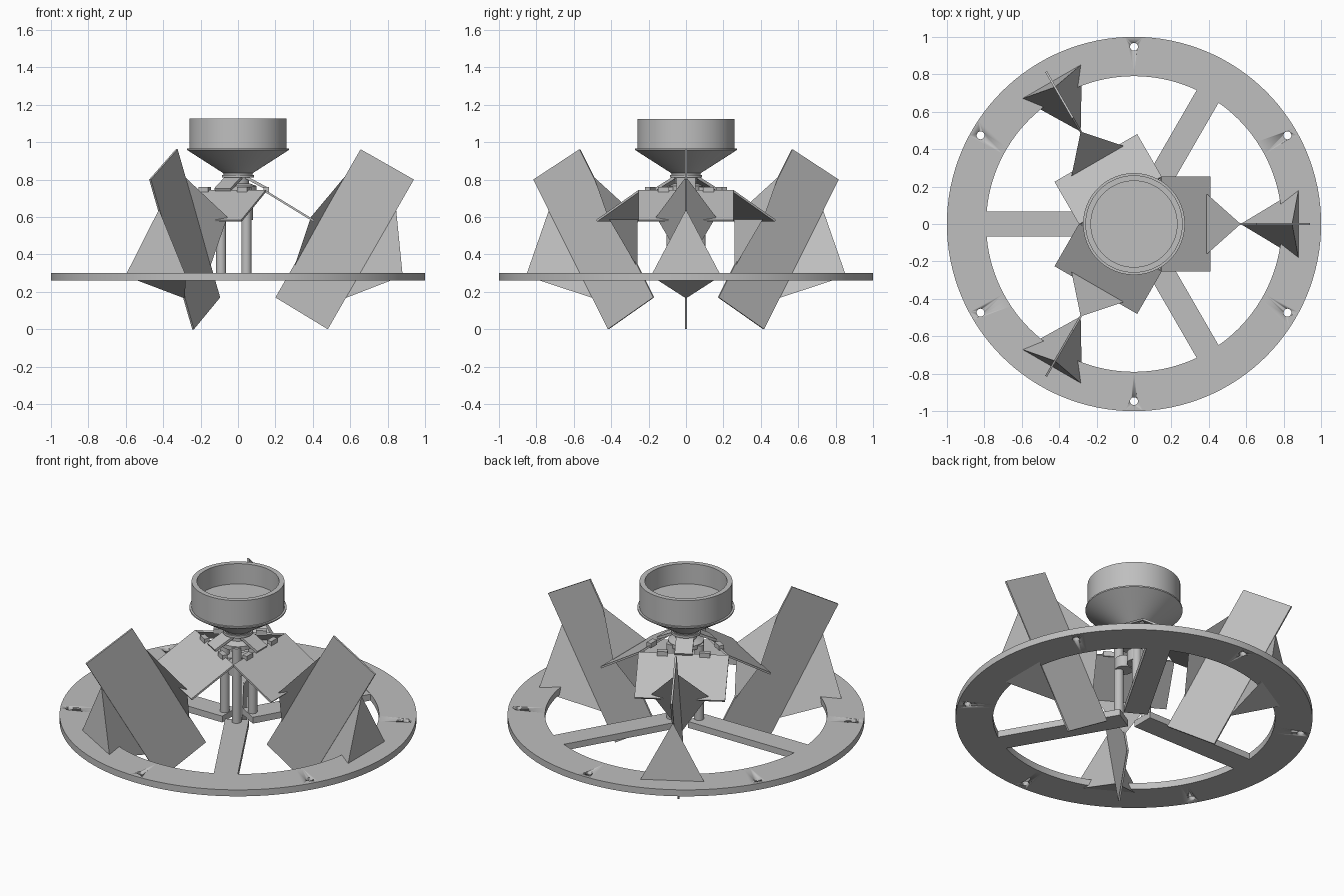
import bpy
import bmesh
from math import cos, sin, pi, radians
from mathutils import Matrix, Vector

cube = bpy.data.objects.get("Cube")
if cube:
    bpy.data.objects.remove(cube, do_unlink=True)

grey = bpy.data.materials.new("plain_grey")
grey.use_nodes = True
colour = (0.52, 0.52, 0.52, 1)
grey.diffuse_color = colour
grey.node_tree.nodes["Principled BSDF"].inputs["Base Color"].default_value = colour


def make(name, bm, angle=0, smooth=False):
    """Turn a bmesh into an object, turned about the central axis."""
    bmesh.ops.recalc_face_normals(bm, faces=bm.faces)
    bmesh.ops.rotate(bm, verts=bm.verts, matrix=Matrix.Rotation(radians(angle), 3, "Z"))
    mesh = bpy.data.meshes.new(name)
    bm.to_mesh(mesh)
    bm.free()
    mesh.materials.append(grey)
    ob = bpy.data.objects.new(name, mesh)
    bpy.context.collection.objects.link(ob)
    bpy.ops.object.select_all(action="DESELECT")
    ob.select_set(True)
    bpy.context.view_layer.objects.active = ob
    if smooth:
        bpy.ops.object.shade_smooth_by_angle(angle=radians(30))
    return ob


def lathe(name, profile, steps=96):
    """Revolve a closed (radius, height) profile."""
    bm = bmesh.new()
    rings = []
    for i in range(steps):
        a = 2 * pi * i / steps
        rings.append([bm.verts.new((r * cos(a), r * sin(a), z)) for r, z in profile])
    n = len(profile)
    for i in range(steps):
        p, q = rings[i], rings[(i + 1) % steps]
        for j in range(n):
            k = (j + 1) % n
            bm.faces.new((p[j], q[j], q[k], p[k]))
    bmesh.ops.remove_doubles(bm, verts=bm.verts, dist=0.0001)
    return make(name, bm, smooth=True)


def cylinder(name, radius, low, high, centre, angle=0):
    bm = bmesh.new()
    bmesh.ops.create_cone(bm, cap_ends=True, segments=24, radius1=radius, radius2=radius,
                          depth=high - low,
                          matrix=Matrix.Translation((centre, 0, (low + high) / 2)))
    return make(name, bm, angle, smooth=True)


def slab(name, outline, width, angle):
    """Extrude an (x, z) outline evenly to both sides of y = 0."""
    bm = bmesh.new()
    face = bm.faces.new([bm.verts.new((x, -width / 2, z)) for x, z in outline])
    new = bmesh.ops.extrude_face_region(bm, geom=[face])["geom"]
    bmesh.ops.translate(bm, vec=(0, width, 0),
                        verts=[v for v in new if isinstance(v, bmesh.types.BMVert)])
    return make(name, bm, angle)


def sheet(name, start, end, width, thick, angle):
    """Sloping flat plate between two (x, z) points."""
    a, b = Vector(start), Vector(end)
    d = (b - a).normalized() * thick
    n = Vector((d.y, -d.x))
    return slab(name, [a, b, b + n, a + n], width, angle)


def tetra(name, tip, peak, side, angle):
    """Pyramid with two points on the centre plane and two mirrored ones."""
    bm = bmesh.new()
    x, y, z = side
    v = [bm.verts.new(p) for p in ((tip[0], 0, tip[1]), (peak[0], 0, peak[1]),
                                   (x, y, z), (x, -y, z))]
    for i in range(4):
        bm.faces.new(v[:i] + v[i + 1:])
    return make(name, bm, angle)


# Base ring with six bolt holes
ring = lathe("base_ring", [(0.79, 0.26), (1, 0.26), (1, 0.3), (0.79, 0.3)], 128)
for angle in range(30, 390, 60):
    cutter = cylinder("hole_cutter", 0.021, 0.2, 0.36, 0.947, angle)
    cutter.hide_render = True
    bpy.context.view_layer.objects.active = ring
    cut = ring.modifiers.new("bolt_hole", "BOOLEAN")
    cut.operation = "DIFFERENCE"
    cut.object = cutter
    cut.solver = "EXACT"
    bpy.ops.object.modifier_apply(modifier=cut.name)
    bpy.data.objects.remove(cutter, do_unlink=True)

# Spokes, posts and collars
for i, angle in enumerate((60, 180, 300), 1):
    slab(f"spoke_{i}", [(0.06, 0.26), (0.8, 0.26), (0.8, 0.299), (0.06, 0.299)], 0.135, angle)
    cylinder(f"post_{i}", 0.027, 0.28, 0.76, 0.09, angle)
    cylinder(f"post_collar_{i}", 0.05, 0.585, 0.655, 0.06, angle)

# Upright fins with pyramids, and sloping roof panels
for i, angle in enumerate((0, 120, 240), 1):
    slab(f"fin_{i}", [(0.2, 0.17), (0.48, 0), (0.94, 0.8), (0.655, 0.962)], 0.011, angle)
    tetra(f"outer_pyramid_{i}", (0.57, 0.165), (0.845, 0.64), (0.88, 0.187, 0.285), angle)
    tetra(f"inner_pyramid_{i}", (0.57, 0.815), (0.3, 0.33), (0.39, 0.16, 0.6), angle)
    sheet(f"roof_panel_{i}", (0.14, 0.735), (0.402, 0.575), 0.51, -0.011, angle)
    sheet(f"hinge_plate_{i}", (0.04, 0.805), (0.16, 0.74), 0.1, -0.015, angle)
    for side in (-1, 1):
        bm = bmesh.new()
        bmesh.ops.create_cube(bm, size=1)
        bmesh.ops.scale(bm, vec=(0.03, 0.06, 0.03), verts=bm.verts)
        bmesh.ops.translate(bm, vec=(0.15, 0.12 * side, 0.745), verts=bm.verts)
        make(f"hinge_block_{i}", bm, angle)

# Central hub
lathe("hub", [(0, 0.74), (0.1, 0.74), (0.1, 0.765), (0.06, 0.78), (0.06, 0.81),
              (0.085, 0.81), (0.085, 0.825), (0, 0.825)], 48)

# Open bowl on a flared cone
lathe("bowl", [(0, 0.82), (0.075, 0.82), (0.08, 0.835), (0.272, 0.958), (0.272, 0.966),
               (0.26, 0.966), (0.26, 1.125), (0.23, 1.125), (0.23, 1.0), (0, 1.0)])
